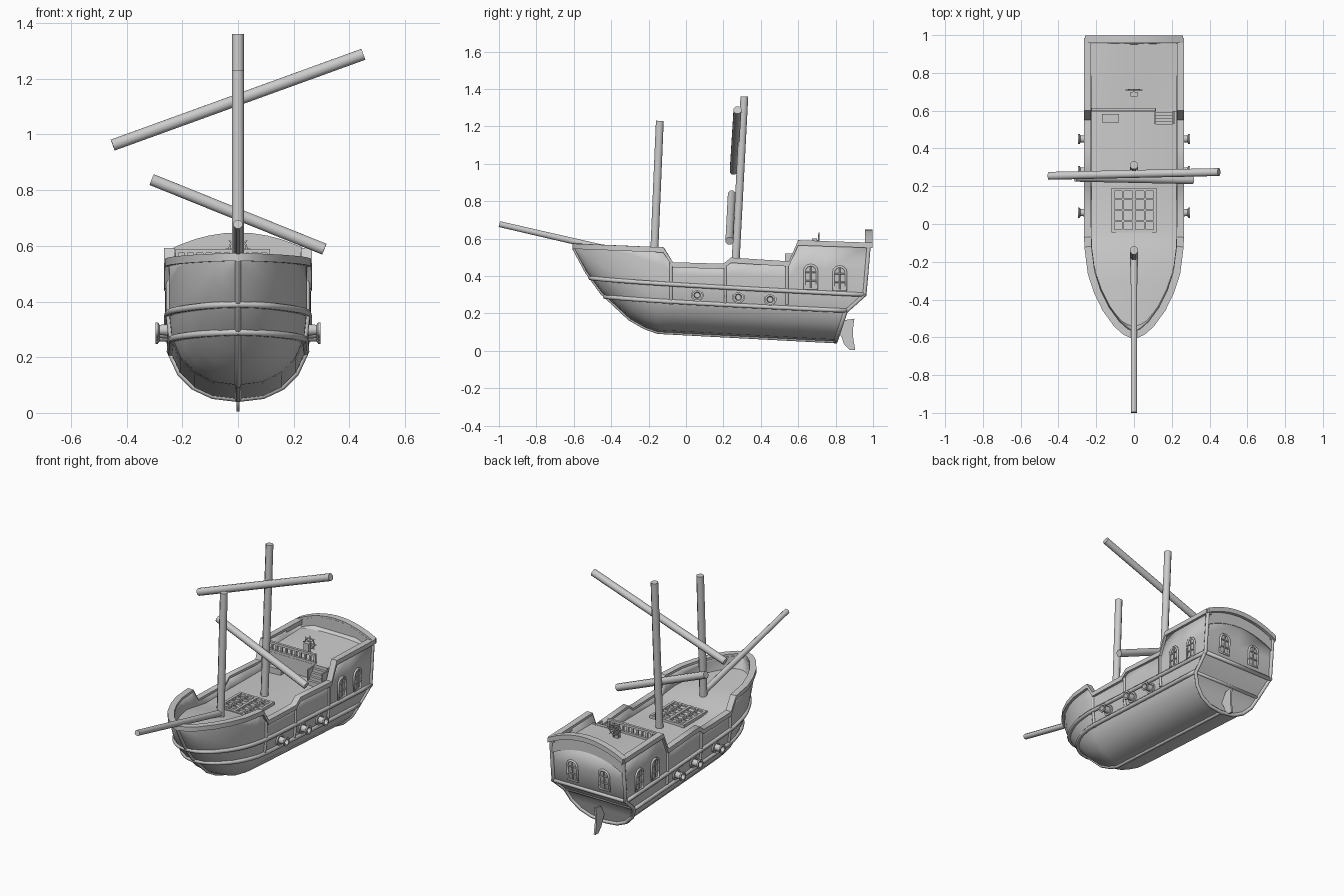
import bpy, bmesh, math
from mathutils import Vector

if "Cube" in bpy.data.objects:
    bpy.data.objects.remove(bpy.data.objects["Cube"])

P = 2.3  # fullness of the hull section


def curve_of(*pts):
    """Piecewise-linear lookup through (key, value) pairs."""
    def f(t):
        if t <= pts[0][0]:
            return pts[0][1]
        for (a, va), (b, vb) in zip(pts, pts[1:]):
            if t <= b:
                return va + (vb - va) * (t - a) / (b - a)
        return pts[-1][1]
    return f


keel = curve_of((-.6, .55), (-.53, .42), (-.45, .31), (-.3, .17), (-.22, .125), (-.15, .10), (.8, .05))
sheer = curve_of((-.6, .56), (-.12, .54), (-.07, .46), (.2, .452), (.24, .485), (.55, .465), (.6, .578), (.98, .565))
half = curve_of((-.6, 0), (-.57, .05), (-.53, .095), (-.45, .153), (-.36, .197), (-.26, .23), (-.12, .248), (0, .25))
bilge = curve_of((-.6, .01), (-.53, .13), (-.45, .23), (-.3, .32), (-.1, .27), (.8, .25))
stern = curve_of((.05, .8), (.215, .855), (.3, .955), (.57, .978))
deck_mid = curve_of((-.58, .49), (-.2, .475), (-.02, .437), (.6, .432))


def hull_x(y, z):
    u = (z - keel(y)) / min(bilge(y), sheer(y) - keel(y))
    return half(y) * (1 if u >= 1 else 0 if u <= 0 else (1 - (1 - u) ** P) ** (1 / P))


def finish(name, bm, smooth=True):
    bmesh.ops.remove_doubles(bm, verts=bm.verts, dist=.0005)
    bmesh.ops.recalc_face_normals(bm, faces=bm.faces)
    me = bpy.data.meshes.new(name)
    bm.to_mesh(me)
    bm.free()
    ob = bpy.data.objects.new(name, me)
    bpy.context.collection.objects.link(ob)
    bpy.ops.object.select_all(action='DESELECT')
    ob.select_set(True)
    bpy.context.view_layer.objects.active = ob
    if smooth:
        bpy.ops.object.shade_smooth_by_angle(angle=math.radians(50))
    return ob


def loft(name, rows, closed=False, caps=False):
    """Skin a list of equally long point rows."""
    bm = bmesh.new()
    vs = [[bm.verts.new(p) for p in r] for r in rows]
    n = len(rows[0])
    for a, b in zip(vs, vs[1:]):
        for i in range(n if closed else n - 1):
            j = (i + 1) % n
            bm.faces.new((a[i], a[j], b[j], b[i]))
    if caps:
        bm.faces.new(vs[0])
        bm.faces.new(vs[-1])
    return finish(name, bm)


def rail(name, path, w, h):
    """Sweep an upright rectangle along a path."""
    rows = []
    for i, p in enumerate(path):
        t = Vector(path[min(i + 1, len(path) - 1)]) - Vector(path[max(i - 1, 0)])
        n = Vector((-t.y, t.x, 0)).normalized() * w / 2
        up = Vector((0, 0, h / 2))
        p = Vector(p)
        rows.append([p + n + up, p - n + up, p - n - up, p + n - up])
    return loft(name, rows, True, True)


def tube(name, paths, r, cyclic=False):
    cu = bpy.data.curves.new(name, 'CURVE')
    cu.dimensions, cu.bevel_depth, cu.bevel_resolution, cu.use_fill_caps = '3D', r, 1, True
    for path in paths:
        s = cu.splines.new('POLY')
        s.points.add(len(path) - 1)
        for q, p in zip(s.points, path):
            q.co = (*p, 1)
        s.use_cyclic_u = cyclic
    ob = bpy.data.objects.new(name, cu)
    bpy.context.collection.objects.link(ob)
    bpy.ops.object.select_all(action='DESELECT')
    ob.select_set(True)
    bpy.context.view_layer.objects.active = ob
    bpy.ops.object.convert(target='MESH')


def lathe(name, a, b, prof, n=8):
    """Revolve (distance, radius) pairs about the line a-b."""
    a, d = Vector(a), (Vector(b) - Vector(a)).normalized()
    q = d.to_track_quat('Z', 'Y')
    ang = [2 * math.pi * (i + .5) / n for i in range(n)]
    loft(name, [[a + q @ Vector((r * math.cos(t), r * math.sin(t), z)) for t in ang] for z, r in prof], True, True)


def spar(name, a, b, r0, r1):
    lathe(name, a, b, [(0, r0), ((Vector(b) - Vector(a)).length, r1)])


def boxes(name, items):
    bm = bmesh.new()
    for c, s in items:
        vs = bmesh.ops.create_cube(bm, size=1)['verts']
        for v in vs:
            v.co = Vector([c[k] + v.co[k] * s[k] for k in range(3)])
    finish(name, bm, False)


def both(half_path):
    """Port-to-starboard path from a starboard half starting at the centre line."""
    return [(-x, y, z) for x, y, z in reversed(half_path)] + half_path


# hull shell with transom
def section(y, aft=False):
    k, H = keel(y), min(bilge(y), sheer(y) - keel(y))
    pts = []
    for i in range(6):
        t = math.radians(18 * i)
        pts.append((half(y) * math.sin(t) ** (2 / P), k + H * (1 - max(0, math.cos(t)) ** (2 / P))))
    top = sheer(.98 if aft else y)
    pts += [(half(y), k + H + (top - k - H) * f) for f in (.5, 1)]
    return [(x, stern(z) if aft else y, z) for x, z in pts]


ys = [-.6, -.585, -.57, -.53, -.49, -.45, -.36, -.3, -.22, -.15, -.12, -.07, .05, .2, .24, .4, .55, .6, .75]
aft = section(.8, True)
sections = [both(section(y)[1:]) for y in ys]
sections = [r[:7] + [(0, y, keel(y))] + r[7:] for r, y in zip(sections, ys)]
last = both(aft[1:])
last = last[:7] + [aft[0]] + last[7:]
flat = [(0, y, z) for x, y, z in last]
hull = loft("hull", sections + [last, flat])
m = hull.modifiers.new("thickness", 'SOLIDIFY')
m.thickness, m.offset = .025, -1

# cap rails, stern arch
ry = [-.57, -.53, -.49, -.45, -.36, -.26, -.18, -.12, -.07, .05, .2, .24, .4, .55, .6, .8, .985]
side = [(half(y) - .004, y, sheer(y)) for y in ry]
rail("cap_rail", both([(0, -.59, .56)] + side), .038, .028)
xs = [-.26 + .052 * i for i in range(11)]
arch = [(x, .978, .565 + .068 * (1 - (x / .26) ** 2)) for x in xs]
rail("stern_arch_rail", arch, .04, .03)
rail("stern_arch_panel", [(x * .96, .968, z - .04) for x, y, z in arch], .022, .09)

# wales around the whole hull, stern edge trim, ribs and keel
for name, a, za, b, zb in (("upper_wale", -.51, .39, .955, .30), ("lower_wale", -.432, .29, .853, .215)):
    path = []
    for i in range(25):
        f = (i / 24) ** 1.5
        y, z = a + (b - a) * f, za + (zb - za) * f ** .8
        path.append((hull_x(y, z) + .002, y, z))
    tube(name, [both(path)], .013, True)
tube("stern_trim", [last], .012)
tube("hull_ribs", [[(s * (hull_x(y, z) + .001), y, z) for z in (sheer(y), .4, .34, .29, .25)]
                   for y in (-.08, .21, .54) for s in (-1, 1)], .009)
tube("keel", [[(0, y, keel(y)) for y in (-.6, -.53, -.45, -.3, -.22, -.15, .8)]], .011)

# decks
fr = [-1, -.75, -.5, -.25, 0, .25, .5, .75, 1]
deck_z = lambda x, y: deck_mid(y) - .015 * (x / .25) ** 2
loft("main_deck", [[(f * (hull_x(y, .46) - .012), y, deck_z(f * hull_x(y, .46), y)) for f in fr]
                   for y in (-.55, -.5, -.42, -.32, -.2, -.1, 0, .2, .4, .61)])
loft("quarter_deck", [[(f * .235, y, .528 + .02 * (y - .6) / .36 * (1 - f * f)) for f in fr]
                      for y in (.595, .72, .84, .96)])
boxes("bulkhead", [((0, .605, .475), (.47, .012, .11))])

# quarter deck railing and stairs
boxes("deck_railing", [((-.055, .605, .582), (.34, .016, .014)), ((-.055, .605, .535), (.34, .018, .014))]
      + [((-.22 + .033 * i, .605, .555), (.011, .011, .05)) for i in range(11)])
boxes("stairs", [((.16, .535 + .016 * i, .44 + .019 * i), (.09, .018, .03)) for i in range(5)]
      + [((.16 + s * .05, .57, .475), (.008, .08, .09)) for s in (-1, 1)])
boxes("deck_hatch", [((-.125, .56, .445), (.09, .045, .04))])

# cargo grating
bars = [-.11, -.058, 0, .058, .11]
boxes("grating", [((x, .073, .438), (.016 if abs(x) in (.11, 0) else .01, .235, .026)) for x in bars]
      + [((0, .073 + y, .438), (.235, .016 if abs(y) == .11 else .01, .024)) for y in bars])

# steering wheel
C = Vector((0, .71, .588))
ring = [C + Vector((.032 * math.cos(t), 0, .032 * math.sin(t))) for t in [math.pi * i / 6 for i in range(12)]]
tube("wheel_rim", [ring], .004, True)
tube("wheel_spokes", [[C, C + Vector((.045 * math.cos(t), 0, .045 * math.sin(t)))]
                      for t in [math.pi * i / 4 for i in range(8)]], .003)
boxes("wheel_stand", [((0, .687, .565), (.035, .025, .07)), ((0, .7, .588), (.012, .03, .012))])

# masts, yards, bowsprit
spar("fore_mast", (0, -.173, .45), (0, -.14, 1.23), .023, .0225)
spar("main_mast", (0, .262, .42), (0, .312, 1.36), .023, .0225)
spar("bowsprit", (0, -.998, .678), (0, -.16, .485), .017, .019)
spar("upper_yard", (-.45, .255, .962), (.45, .275, 1.288), .0225, .0225)
spar("lower_yard", (-.31, .245, .838), (.31, .232, .588), .0225, .0225)

# cannons
gun = [(0, .034), (.03, .034), (.03, .024), (.022, .021), (.058, .019), (.064, .028), (.073, .028), (.073, .018), (.05, .014)]
for y, z in ((.06, .298), (.28, .287), (.45, .275)):
    for s in (-1, 1):
        lathe("cannon", (s * .224, y, z), (s, y, z), gun, 12)

# arched windows
outline = [(-.034, -.062), (.034, -.062)] + [(.034 * math.cos(t), .03 + .034 * math.sin(t))
                                            for t in [math.pi * i / 6 for i in range(7)]]
mullions = [[(0, -.06), (0, .062)], [(-.034, -.02), (.034, -.02)], [(-.034, .025), (.034, .025)]]
places = [lambda a, b, s=s, y=y, z=z: (s * .253, y + a, z + b) for s in (-1, 1) for y, z in ((.667, .395), (.822, .387))]
places += [lambda a, b, x=x: (x + a, stern(.4 + b) + .003, .4 + b) for x in (-.11, .11)]
for put in places:
    tube("window_frame", [[put(*p) for p in outline]], .007, True)
    tube("window_mullions", [[put(*p) for p in m] for m in mullions], .004)

# rudder
blade = [(.815, .1), (.85, .165), (.9, .172), (.893, .12), (.894, .07), (.905, .005), (.875, .005), (.845, .035), (.833, .07)]
loft("rudder", [[(x, y, z) for y, z in blade] for x in (-.006, .006)], True, True)
